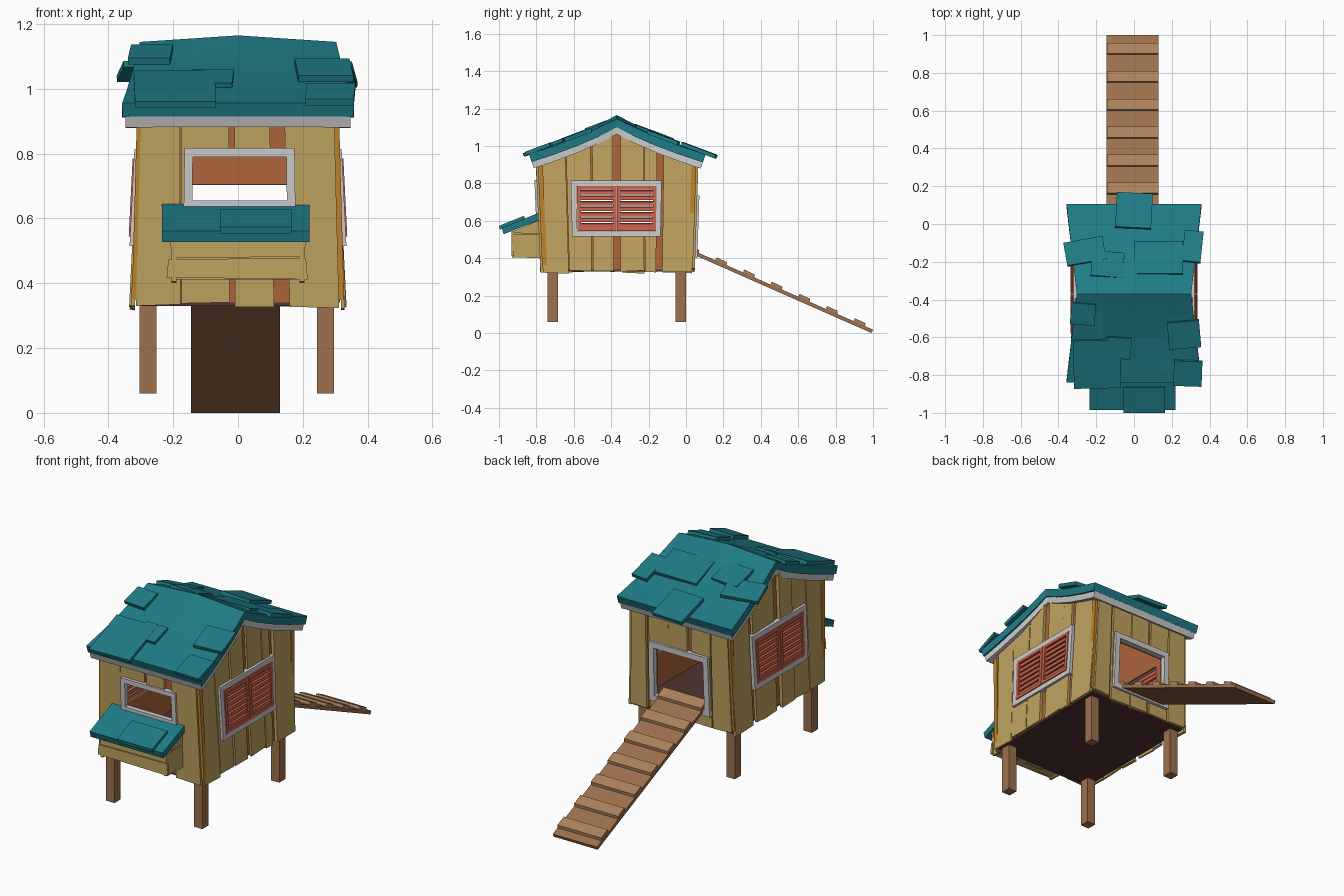
import bpy, bmesh, math, random

if "Cube" in bpy.data.objects:
    bpy.data.objects.remove(bpy.data.objects["Cube"])
random.seed(4)


def mat(name, r, g, b):
    m = bpy.data.materials.new(name)
    m.diffuse_color = [(c / 255) ** 2.2 for c in (r, g, b)] + [1]
    m.use_nodes = True
    m.node_tree.nodes["Principled BSDF"].inputs["Base Color"].default_value = m.diffuse_color
    return m


YELLOW = mat("yellow_boards", 190, 162, 95)
OCHRE = mat("ochre_posts", 190, 130, 45)
ORANGE = mat("inner_boards", 172, 100, 62)
TEAL = mat("teal_roof", 36, 122, 132)
RED = mat("red_shutters", 200, 98, 78)
WHITE = mat("pale_trim", 190, 190, 190)
WOOD = mat("brown_wood", 155, 112, 78)
CLEAT = mat("light_wood", 168, 128, 92)
DARK = mat("dark_floor", 82, 55, 52)


def finish(name, bm, m):
    bmesh.ops.recalc_face_normals(bm, faces=bm.faces)
    me = bpy.data.meshes.new(name)
    bm.to_mesh(me)
    bm.free()
    ob = bpy.data.objects.new(name, me)
    bpy.context.collection.objects.link(ob)
    if m:
        me.materials.append(m)
    return ob


def slabs(name, polys, fn, m, d0=0.0, d1=0.012, drop=0.0, jit=0.0):
    """Prisms from 2D polygons, placed by fn(u, z, depth)."""
    bm = bmesh.new()
    for p in polys:
        j = random.uniform(-jit, jit)
        a = [bm.verts.new(fn(u, z, d0)) for u, z in p]
        b = [bm.verts.new(fn(u, z - drop, d1 + j)) for u, z in p]
        n = len(p)
        bm.faces.new(a)
        bm.faces.new(b[::-1])
        for i in range(n):
            k = (i + 1) % n
            bm.faces.new((a[i], b[i], b[k], a[k]))
    return finish(name, bm, m)


def box(name, loc, size, m, rot=(0, 0, 0)):
    bm = bmesh.new()
    bmesh.ops.create_cube(bm, size=1)
    for v in bm.verts:
        v.co = [c * s for c, s in zip(v.co, size)]
    ob = finish(name, bm, m)
    ob.location, ob.rotation_euler = loc, rot
    return ob


def rect(u0, u1, z0, z1):
    return [(u0, z0), (u1, z0), (u1, z1), (u0, z1)]


def frame(u0, u1, z0, z1, w):
    return [rect(u0, u1, z1 - w, z1), rect(u0, u1, z0, z0 + w),
            rect(u0, u0 + w, z0 + w, z1 - w), rect(u1 - w, u1, z0 + w, z1 - w)]


# Leaning wall planes
def t(z): return (z - 0.33) / 0.6
def front(u, z, d): return (u * (1 - 0.05 * t(z)), -0.762 - 0.025 * t(z) - d, z)
def back(u, z, d): return (u * (1 - 0.05 * t(z)), 0.03 + 0.02 * t(z) + d, z)
def right(u, z, d): return (0.318 - 0.03 * t(z) + d, (u + 0.365) * (1 + 0.055 * t(z)) - 0.365, z)
def left(u, z, d): return (-right(u, z, d)[0], right(u, z, d)[1], z)
def across(u, z, d): return (d, u, z)


# Roof height and half width along y
def h(y):
    s = abs(y + 0.37) / 0.475
    return 1.145 - 0.19 * s - 0.012 * math.sin(math.pi * min(s, 1))


def half(y): return 0.303 + 0.055 * abs(y + 0.37) / 0.475


def sheet(name, xs, ys, dz, thick, m):
    bm = bmesh.new()
    g = []
    for y in ys:
        s = min(1, abs(y + 0.37) / 0.475)
        g.append([bm.verts.new((a * half(y), y, h(y) + dz + 0.02 * (1 - abs(a)) * (1 - s))) for a in xs])
    for j in range(len(ys) - 1):
        for i in range(len(xs) - 1):
            bm.faces.new((g[j][i], g[j][i + 1], g[j + 1][i + 1], g[j + 1][i]))
    ob = finish(name, bm, m)
    if ob.data.polygons[0].normal.z < 0:
        ob.data.flip_normals()
    sol = ob.modifiers.new("thickness", "SOLIDIFY")
    sol.thickness, sol.offset = thick, -1
    return ob


# Cutters for the openings
def cutter(name, x0, x1, y0, y1, z0, z1):
    c = box(name, ((x0 + x1) / 2, (y0 + y1) / 2, (z0 + z1) / 2), (x1 - x0, y1 - y0, z1 - z0), None)
    c.hide_render = True
    c.hide_viewport = False
    c.display_type = 'WIRE'
    return c


front_cut = cutter("front_window_cutter", -0.155, 0.16, -1.0, -0.6, 0.645, 0.80)
back_cut = cutter("doorway_cutter", -0.16, 0.16, -0.1, 0.3, 0.43, 0.705)
side_cut = cutter("side_window_cutter", -0.6, 0.6, -0.585, -0.155, 0.54, 0.79)


def wall(name, planks, fn, top, cut):
    e = [random.uniform(-0.007, 0.007) for _ in range(len(planks) + 1)]
    e[0] = e[-1] = 0
    polys = []
    for i, (a, b) in enumerate(planks):
        z0 = 0.33 + random.uniform(-0.008, 0.012)
        polys.append([(a - e[i], z0), (b - e[i + 1] - 0.003, z0 + random.uniform(-0.006, 0.006)),
                      (b + e[i + 1] - 0.003, top(b)), (a + e[i], top(a))])
    lo, hi = planks[0][0] + 0.01, planks[-1][1] - 0.01
    mid = (lo + hi) / 2
    shell = [(lo, 0.34), (hi, 0.34), (hi, top(hi)), (mid, top(mid)), (lo, top(lo))]
    obs = [slabs(name + "_planks", polys, fn, YELLOW, 0, 0.013, jit=0.005),
           slabs(name + "_lining", [shell], fn, ORANGE, -0.014, -0.002)]
    for ob in obs:
        b = ob.modifiers.new("opening", "BOOLEAN")
        b.object, b.operation, b.solver = cut, 'DIFFERENCE', 'EXACT'


# Four plank walls
flat = lambda u: 0.925
gable = lambda u: h(u) - 0.06
wall("front_wall", [(-0.315, -0.18), (-0.18, -0.025), (-0.01, 0.11), (0.155, 0.315)], front, flat, front_cut)
wall("back_wall", [(-0.315, -0.2), (-0.195, -0.07), (-0.05, 0.07), (0.07, 0.2), (0.215, 0.315)], back, flat, back_cut)
sides = [(-0.765, -0.625), (-0.625, -0.5), (-0.495, -0.385), (-0.35, -0.225), (-0.225, -0.16), (-0.13, 0.035)]
for name, fn in (("right", right), ("left", left)):
    wall(name + "_wall", sides, fn, gable, side_cut)
    # Side window frame and louvred shutters
    slabs(name + "_window_frame", frame(-0.605, -0.14, 0.515, 0.815, 0.028), fn, WHITE, 0, 0.026)
    for k, u in enumerate((-0.575, -0.368)):
        slabs(f"{name}_shutter_frame_{k}", frame(u, u + 0.203, 0.545, 0.785, 0.018), fn, RED, 0.005, 0.03)
        slats = [rect(u + 0.012, u + 0.19, 0.57 + 0.0295 * i, 0.589 + 0.0295 * i) for i in range(7)]
        slabs(f"{name}_shutter_slats_{k}", slats, fn, RED, 0.008, 0.024, drop=0.006)

# Front window and doorway frames
slabs("front_window_frame", frame(-0.172, 0.182, 0.628, 0.817, 0.027), front, WHITE, 0, 0.028)
slabs("doorway_frame", frame(-0.19, 0.19, 0.40, 0.735, 0.032), back, WHITE, 0, 0.028)

# Corner posts, legs and floor
for i, sx in enumerate((-1, 1)):
    for j, fn in enumerate((front, back)):
        u = sx * 0.315
        slabs(f"corner_post_{i}{j}", [rect(u - 0.013, u + 0.013, 0.35, 0.92)], fn, OCHRE, -0.02, 0.006)
        x = -0.278 if sx < 0 else 0.27
        box(f"leg_{i}{j}", (x, (-0.712, -0.028)[j], 0.2), (0.052, 0.055, 0.28), WOOD)
box("floor", (0, -0.365, 0.338), (0.62, 0.79, 0.016), DARK)

# Roof with pale trim underneath
ys = [-0.84, -0.72, -0.6, -0.48, -0.37, -0.26, -0.14, -0.02, 0.105]
sheet("roof", [-1, -0.5, 0, 0.5, 1], ys, 0, 0.045, TEAL)
trim_ys = [-0.825] + ys[1:-1] + [0.09]
sheet("left_gable_trim", [-0.975, -0.91], trim_ys, -0.046, 0.036, WHITE)
sheet("right_gable_trim", [0.91, 0.975], trim_ys, -0.046, 0.036, WHITE)
sheet("front_eave_trim", [-0.975, 0, 0.975], [-0.825, -0.775], -0.046, 0.036, WHITE)
sheet("back_eave_trim", [-0.975, 0, 0.975], [0.04, 0.09], -0.046, 0.036, WHITE)

# Loose roof shingles: x, y, width, depth, turn in degrees
shingles = [(0, 0.07, 0.19, 0.18, -3), (-0.26, -0.145, 0.21, 0.12, 10), (-0.14, -0.215, 0.17, 0.13, -5),
            (0.31, -0.12, 0.10, 0.16, -6), (0.13, -0.18, 0.26, 0.17, 0), (-0.27, -0.475, 0.13, 0.11, -5),
            (0.265, -0.585, 0.17, 0.14, 5), (-0.08, -0.655, 0.13, 0.11, -3),
            (-0.195, -0.74, 0.25, 0.25, 1), (0.285, -0.79, 0.15, 0.13, -2)]
for i, (x, y, w, d, a) in enumerate(shingles):
    tilt = 0.36 if y < -0.37 else -0.36
    box(f"shingle_{i}", (x, y, h(y) + 0.011), (w, d / 0.92, 0.02), TEAL, (tilt, 0, math.radians(a)))

# Nest box with sloped lid
slabs("nest_box", [[(-0.92, 0.412), (-0.765, 0.412), (-0.765, 0.62), (-0.92, 0.54)]], across, YELLOW, -0.195, 0.19)
slabs("nest_front_boards", [[(-0.22, 0.418), (0.215, 0.412), (0.21, 0.478), (-0.215, 0.474)],
                            [(-0.205, 0.478), (0.205, 0.482), (0.21, 0.545), (-0.21, 0.545)]],
      lambda u, z, d: (u, -0.92 - d, z), YELLOW, 0, 0.014)
for name, s in (("right", 1), ("left", -1)):
    slabs(f"nest_{name}_boards", [[(-0.93, 0.405), (-0.768, 0.40), (-0.768, 0.525), (-0.93, 0.53)],
                                  [(-0.925, 0.535), (-0.768, 0.53), (-0.768, 0.61), (-0.925, 0.545)]],
          lambda u, z, d: (s * d, u, z), YELLOW, 0.19, 0.205)
slabs("nest_lid", [[(-0.975, 0.528), (-0.765, 0.612), (-0.775, 0.648), (-0.985, 0.562)]], across, TEAL, -0.235, 0.22)
slabs("nest_lid_shingle", [[(-0.995, 0.553), (-0.86, 0.607), (-0.866, 0.627), (-1.0, 0.573)]], across, TEAL, -0.055, 0.165)

# Ramp with cleats
slabs("ramp", [[(0.03, 0.445), (1.0, 0.018), (0.992, 0.0), (0.03, 0.424)]], across, WOOD, -0.145, 0.13)
cleats = []
for i in range(7):
    y = 0.015 + 0.148 * i + 0.022
    z = 0.445 - 0.44 * (y - 0.03)
    cleats.append([(y - 0.03, z + 0.008), (y + 0.032, z - 0.018), (y + 0.034, z + 0.002), (y - 0.022, z + 0.028)])
slabs("ramp_cleats", cleats, across, CLEAT, -0.144, 0.129)
